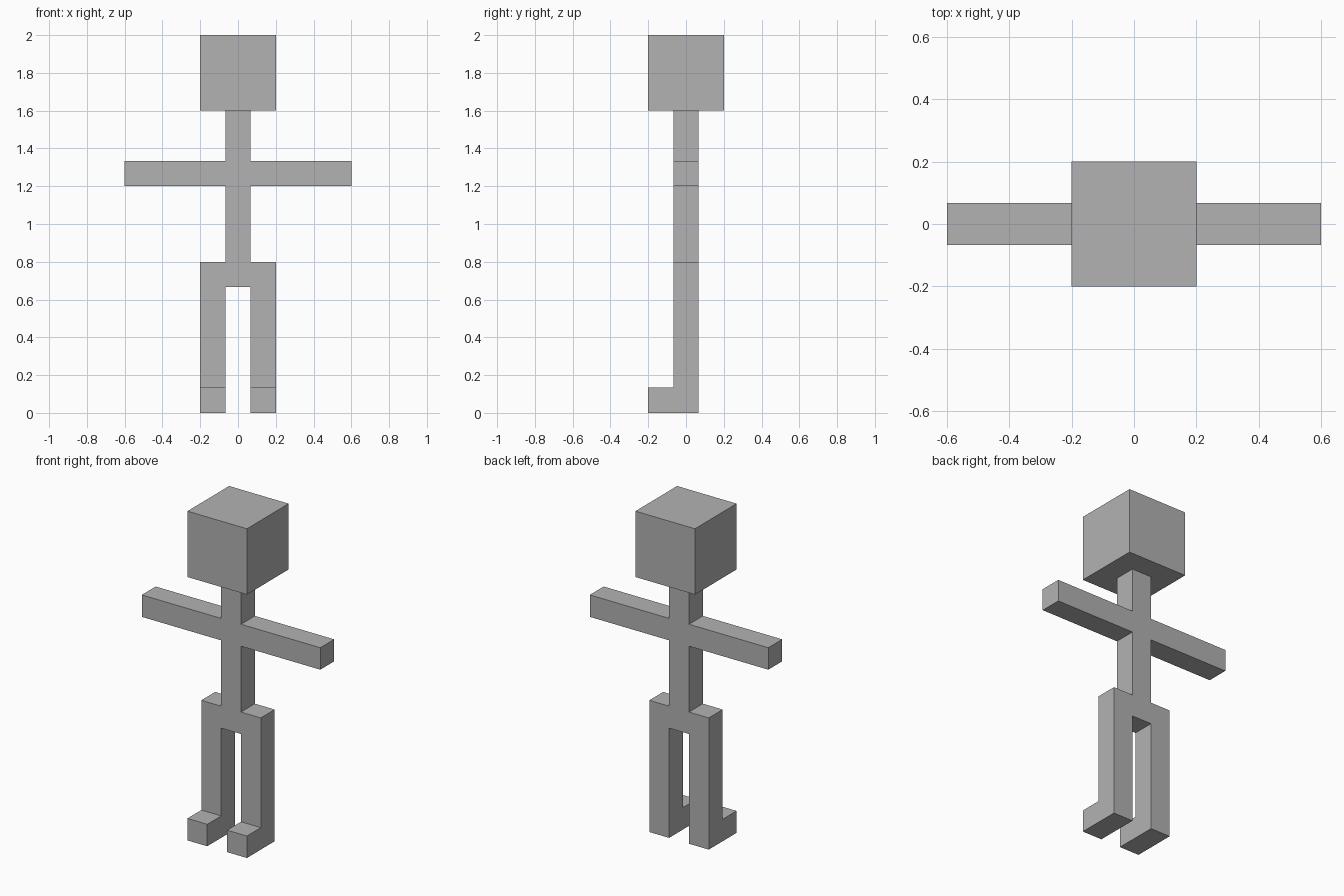
import bpy
import bmesh

if "Cube" in bpy.data.objects:
    bpy.data.objects.remove(bpy.data.objects["Cube"])

U = 2 / 15      # limb thickness
H = U / 2       # half limb thickness

grey = bpy.data.materials.new("plain grey")
grey.diffuse_color = (0.448, 0.448, 0.448, 1)
grey.use_nodes = True
grey.node_tree.nodes["Principled BSDF"].inputs["Base Color"].default_value = grey.diffuse_color


def add_object(name, bm):
    bmesh.ops.recalc_face_normals(bm, faces=bm.faces)
    mesh = bpy.data.meshes.new(name)
    bm.to_mesh(mesh)
    bm.free()
    mesh.materials.append(grey)
    obj = bpy.data.objects.new(name, mesh)
    bpy.context.collection.objects.link(obj)
    return obj


# Body: right half of the outline (x, z), from neck to crotch, then mirrored
half = [(H, 12 * U), (H, 10 * U), (4.5 * U, 10 * U), (4.5 * U, 9 * U),
        (H, 9 * U), (H, 6 * U), (1.5 * U, 6 * U), (1.5 * U, 0),
        (H, 0), (H, 5 * U)]
outline = half + [(-x, z) for x, z in reversed(half)]

bm = bmesh.new()
front = bm.faces.new([bm.verts.new((x, -H, z)) for x, z in outline])
ext = bmesh.ops.extrude_face_region(bm, geom=[front], use_keep_orig=True)
back = [v for v in ext["geom"] if isinstance(v, bmesh.types.BMVert)]
bmesh.ops.translate(bm, verts=back, vec=(0, U, 0))
bmesh.ops.recalc_face_normals(bm, faces=bm.faces)

# Feet: cut the legs at ankle height and pull the lower fronts forward
bmesh.ops.bisect_plane(bm, geom=bm.verts[:] + bm.edges[:] + bm.faces[:],
                       plane_co=(0, 0, U), plane_no=(0, 0, 1))
toes = [f for f in bm.faces
        if f.normal.y < -0.9 and f.calc_center_median().z < U]
ext = bmesh.ops.extrude_face_region(bm, geom=toes)
tips = [v for v in ext["geom"] if isinstance(v, bmesh.types.BMVert)]
bmesh.ops.translate(bm, verts=tips, vec=(0, -U, 0))

# Open the neck where it meets the head
caps = [f for f in bm.faces if f.calc_center_median().z > 12 * U - 0.001]
bmesh.ops.delete(bm, geom=caps, context='FACES')
bmesh.ops.dissolve_limit(bm, angle_limit=0.01, verts=bm.verts, edges=bm.edges)
add_object("body", bm)

# Head: a cube resting on the neck
bm = bmesh.new()
bmesh.ops.create_cube(bm, size=3 * U)
add_object("head", bm).location = (0, 0, 13.5 * U)
